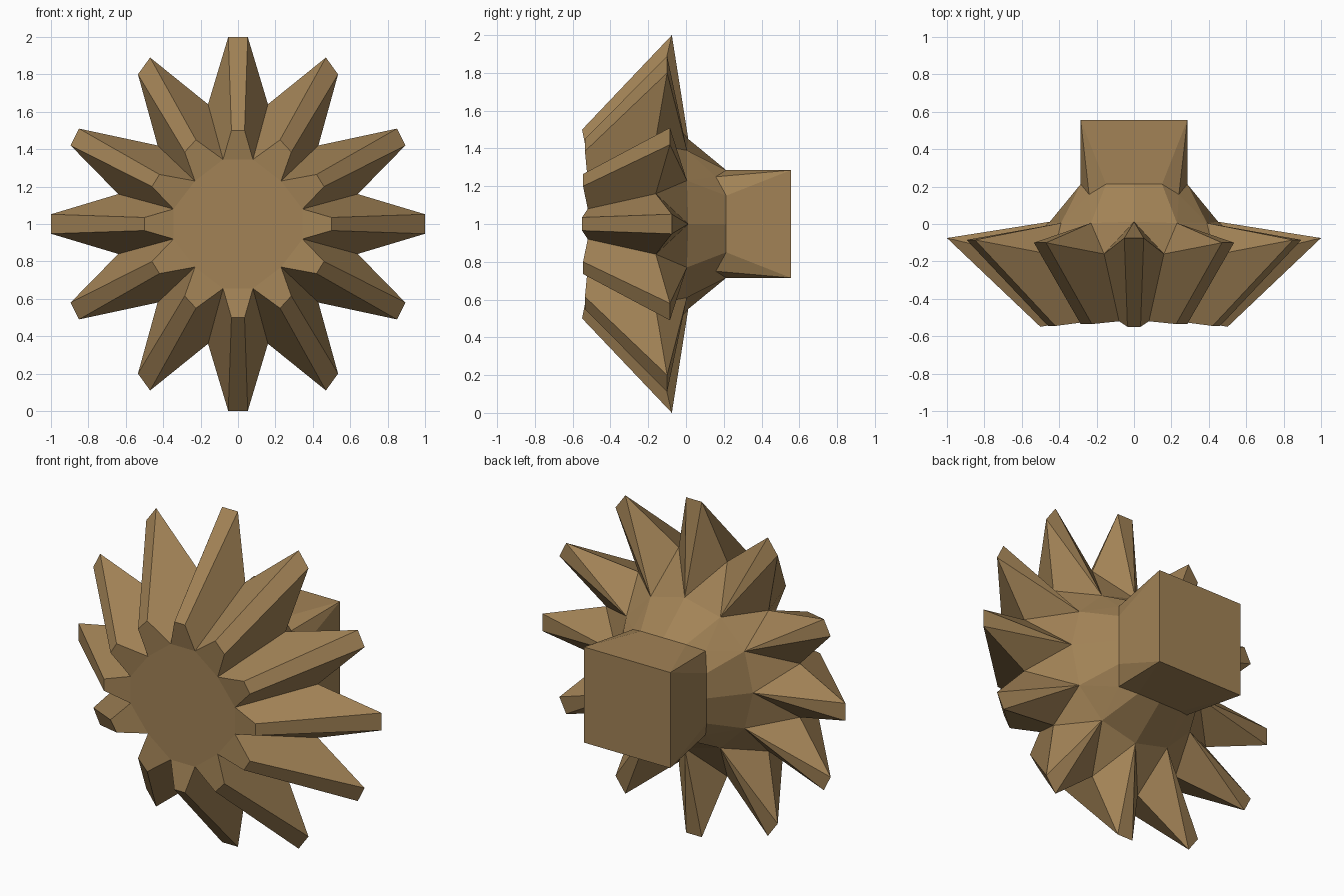
import bpy, bmesh

if "Cube" in bpy.data.objects:
    bpy.data.objects.remove(bpy.data.objects["Cube"])

brown = bpy.data.materials.new("bronze brown")
brown.diffuse_color = (0.36, 0.225, 0.093, 1)
brown.use_nodes = True
brown.node_tree.nodes["Principled BSDF"].inputs["Base Color"].default_value = brown.diffuse_color

# One quarter of the bevel gear; every point is (x, height above axis, depth)
# Ridge lines running from the large rim to the small rim, in angular order
ridges = [
    ((1, 0, -.075), (.5, 0, -.55)),            # half tooth on the x axis
    ((1, .052, -.075), (.5, .035, -.55)),
    ((.64, .16, -.16), (.345, .08, -.52)),     # valley
    ((.895, .42, -.085), (.46, .20, -.545)),   # tooth near 30 degrees
    ((.85, .51, -.085), (.42, .265, -.545)),
    ((.43, .42, -.165), (.23, .23, -.52)),     # valley
    ((.535, .80, -.10), (.285, .385, -.535)),  # tooth near 60 degrees
    ((.47, .89, -.10), (.225, .45, -.535)),
    ((.16, .64, -.16), (.08, .345, -.52)),     # valley
    ((.052, 1, -.075), (.035, .5, -.55)),      # half tooth on the z axis
    ((0, 1, -.075), (0, .5, -.55)),
]
apex = [(.45, 0, .012), (.39, .23, .005), (.23, .39, .005), (0, .45, .012)]

bm = bmesh.new()


def face(*pts):
    bm.faces.new([bm.verts.new((x, y, z)) for x, z, y in pts])


# Tooth tips and flanks, then tooth backs
for i in range(len(ridges) - 1):
    (o0, i0), (o1, i1) = ridges[i], ridges[i + 1]
    face(o0, o1, i1, i0)
    face(o1, o0, apex[(i + 1) // 3])
for k, v in enumerate((2, 5, 8)):
    face(ridges[v][0], apex[k], apex[k + 1])

# Front ends of the teeth and the flat front disc
r = [inner for outer, inner in ridges]
hub, east, north = (0, 0, -.52), (.345, 0, -.52), (0, .345, -.52)
face(east, r[0], r[1], r[2])
face(r[2], r[3], r[4], r[5])
face(r[5], r[6], r[7], r[8])
face(r[8], r[9], r[10], north)
disc = [east, r[2], r[5], r[8], north]
for a, b in zip(disc, disc[1:]):
    face(hub, a, b)

# Rear cone meeting the square shaft
h, yb, ye = .285, .213, .555
p0, p1, c = (h, 0, yb), (h, .15, yb), (.24, .25, .158)
p2, p3 = (.15, h, yb), (0, h, yb)
d0, d, d1 = (h, 0, ye), (h, h, ye), (0, h, ye)
a0, a1, a2, a3 = apex
for f in ((a0, a1, p1, p0), (a1, c, p1), (a1, a2, c), (a2, p2, c), (a2, a3, p3, p2),
          (p0, p1, d, d0), (p1, c, d), (c, p2, d), (p2, p3, d1, d),
          (d0, d, d1, (0, 0, ye))):
    face(*f)

# Mirror the quarter left-right and up-down, then weld
for axis in ((-1, 1, 1), (1, 1, -1)):
    copy = bmesh.ops.duplicate(bm, geom=bm.verts[:] + bm.edges[:] + bm.faces[:])["geom"]
    bmesh.ops.scale(bm, vec=axis, verts=[g for g in copy if isinstance(g, bmesh.types.BMVert)])
bmesh.ops.remove_doubles(bm, verts=bm.verts[:], dist=.0005)
bmesh.ops.recalc_face_normals(bm, faces=bm.faces[:])
mesh = bpy.data.meshes.new("bevel_gear")
bm.to_mesh(mesh)
bm.free()
mesh.materials.append(brown)
gear = bpy.data.objects.new("bevel_gear", mesh)
gear.location = (0, 0, 1)
bpy.context.collection.objects.link(gear)
